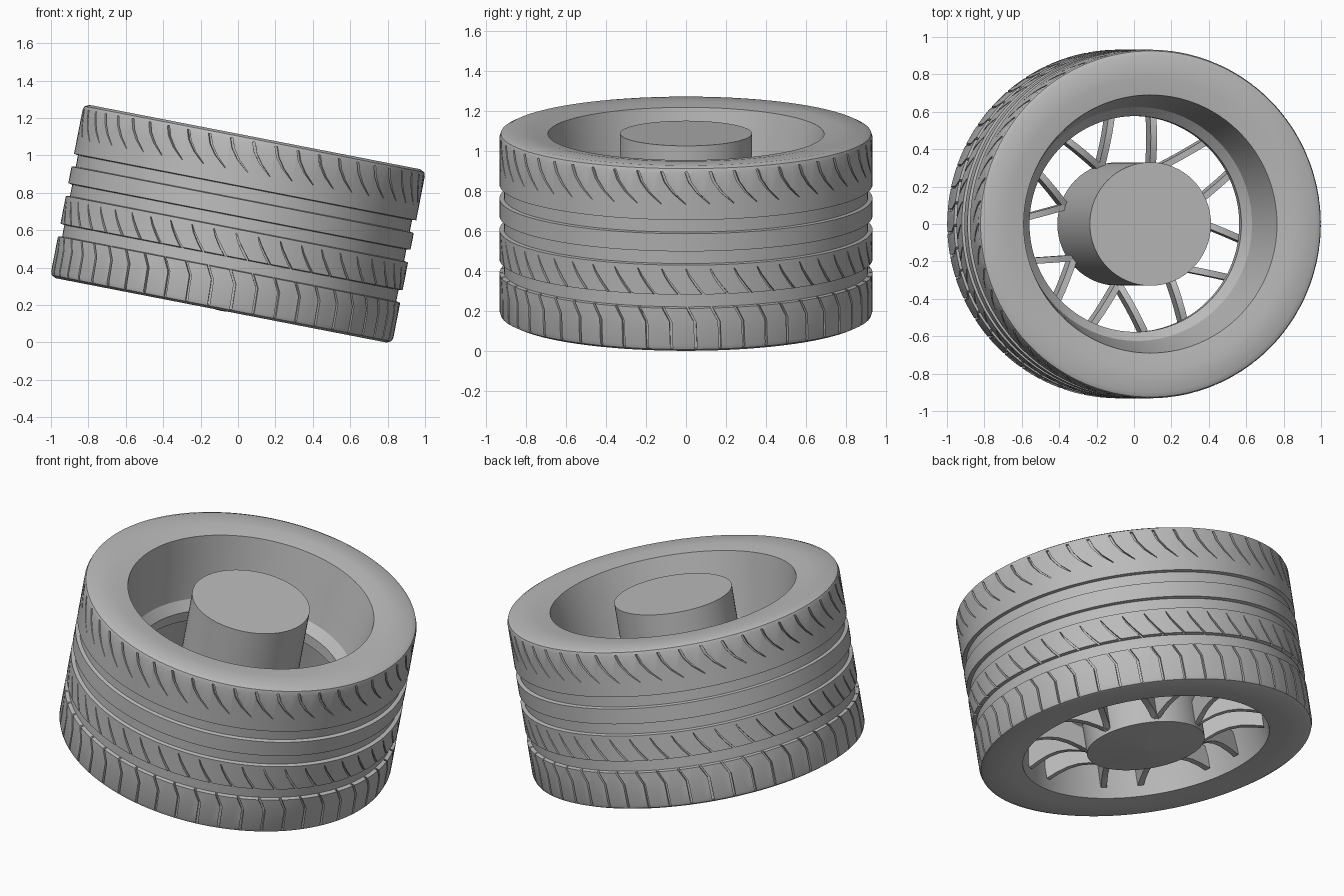
import bpy, bmesh
from math import sin, cos, pi, radians
from mathutils import Matrix, Vector

if "Cube" in bpy.data.objects:
    bpy.data.objects.remove(bpy.data.objects["Cube"], do_unlink=True)

TILT = Matrix.Translation((0, 0, 0.635)) @ Matrix.Rotation(radians(11), 4, 'Y')
RADIUS = 0.932
PITCH = 48            # tread cuts around the tyre
SPOKE_PAIRS = 7

grey = bpy.data.materials.new("plain_grey")
grey.use_nodes = True
grey.diffuse_color = (0.5, 0.5, 0.5, 1)
grey.node_tree.nodes["Principled BSDF"].inputs["Base Color"].default_value = (0.5, 0.5, 0.5, 1)


def finish(bm, name):
    bmesh.ops.recalc_face_normals(bm, faces=bm.faces)
    mesh = bpy.data.meshes.new(name)
    bm.to_mesh(mesh)
    bm.free()
    mesh.transform(TILT)
    mesh.materials.append(grey)
    obj = bpy.data.objects.new(name, mesh)
    bpy.context.collection.objects.link(obj)
    return obj


def activate(obj):
    bpy.ops.object.select_all(action='DESELECT')
    obj.select_set(True)
    bpy.context.view_layer.objects.active = obj


def smooth(obj, angle=30):
    activate(obj)
    bpy.ops.object.shade_smooth_by_angle(angle=radians(angle))


def polar(r, a, z):
    return Vector((r * cos(a), r * sin(a), z))


def lathe(profile, name, segments):
    """Spin a closed (radius, height) outline around the axle."""
    bm = bmesh.new()
    rings = [[bm.verts.new(polar(r, 2 * pi * i / segments, z)) for r, z in profile]
             for i in range(segments)]
    for i, ring in enumerate(rings):
        nxt = rings[(i + 1) % segments]
        for j in range(len(profile)):
            k = (j + 1) % len(profile)
            bm.faces.new((ring[j], ring[k], nxt[k], nxt[j]))
    return finish(bm, name)


def loft(bm, sections):
    """Skin four-cornered sections into a closed bar."""
    rows = [[bm.verts.new(p) for p in s] for s in sections]
    for a, b in zip(rows, rows[1:]):
        for j in range(4):
            k = (j + 1) % 4
            bm.faces.new((a[j], a[k], b[k], b[j]))
    bm.faces.new(rows[0])
    bm.faces.new(rows[-1][::-1])


# Tyre outline: sidewalls, rounded shoulders, three ring grooves
shoulder = [(0.69, 0.458), (0.78, 0.47), (0.90, 0.472), (0.925, 0.46), (RADIUS, 0.44)]
outline = list(shoulder)
for top, bottom in [(0.20, 0.13), (0.04, -0.03), (-0.18, -0.25)]:
    floor = RADIUS - 0.022
    outline += [(RADIUS, top), (floor, top - 0.004), (floor, bottom + 0.004), (RADIUS, bottom)]
outline += [(r, -z) for r, z in reversed(shoulder)]
# Inner barrel with its narrow waist
outline += [(0.65, -0.20), (0.62, -0.05), (0.577, -0.02), (0.577, 0.04),
            (0.625, 0.09), (0.645, 0.2), (0.67, 0.35)]
tyre = lathe(outline, "tyre", 144)

# Curved tread cuts: arc offset, height and half width along each cut
upper = [(0, 0.445, 0.007), (0.02, 0.39, 0.007), (0.06, 0.335, 0.006), (0.12, 0.28, 0.002)]
middle = [(0, -0.05, 0.002), (0.02, -0.09, 0.005), (0.055, -0.14, 0.007), (0.10, -0.195, 0.007)]
lower = [(0, -0.235, 0.006), (0.045, -0.32, 0.006), (0.05, -0.455, 0.006)]
bm = bmesh.new()
for cut in (upper, middle, lower):
    for i in range(PITCH):
        base = 2 * pi * i / PITCH
        sections = []
        for arc, z, half in cut:
            a, w = base + arc / RADIUS, half / RADIUS
            sections.append([polar(RADIUS - 0.018, a - w, z), polar(RADIUS - 0.018, a + w, z),
                             polar(RADIUS + 0.03, a + w, z), polar(RADIUS + 0.03, a - w, z)])
        loft(bm, sections)
cutter = finish(bm, "tread_cutter")
cutter.hide_render = True
mod = tyre.modifiers.new("tread", 'BOOLEAN')
mod.operation = 'DIFFERENCE'
mod.solver = 'EXACT'
mod.object = cutter
activate(tyre)
bpy.ops.object.modifier_apply(modifier=mod.name)
bpy.data.objects.remove(cutter, do_unlink=True)
smooth(tyre)

# Hub: plain drum with a shallow cone underneath
hub = lathe([(0.0005, 0.46), (0.33, 0.46), (0.33, -0.45), (0.0005, -0.475)], "hub", 64)
smooth(hub)

# Spokes: paired fins that arch upward between hub and barrel
bm = bmesh.new()
for i in range(SPOKE_PAIRS):
    turn = Matrix.Rotation(radians(86) + 2 * pi * i / SPOKE_PAIRS, 4, 'Z')
    for side in (-1, 1):
        start, end = Vector((0.28, side * 0.14, 0)), Vector((0.665, side * 0.105, 0))
        across = Vector((0, 0.017, 0))
        sections = []
        for n in range(7):
            t = n / 6
            mid = start.lerp(end, t)
            low = Vector((0, 0, -0.44 + 0.05 * sin(pi * t) + 0.04 * t))
            high = low + Vector((0, 0, 0.13))
            sections.append([turn @ (mid + p) for p in
                             (low - across, low + across, high + across, high - across)])
        loft(bm, sections)
smooth(finish(bm, "spokes"))
